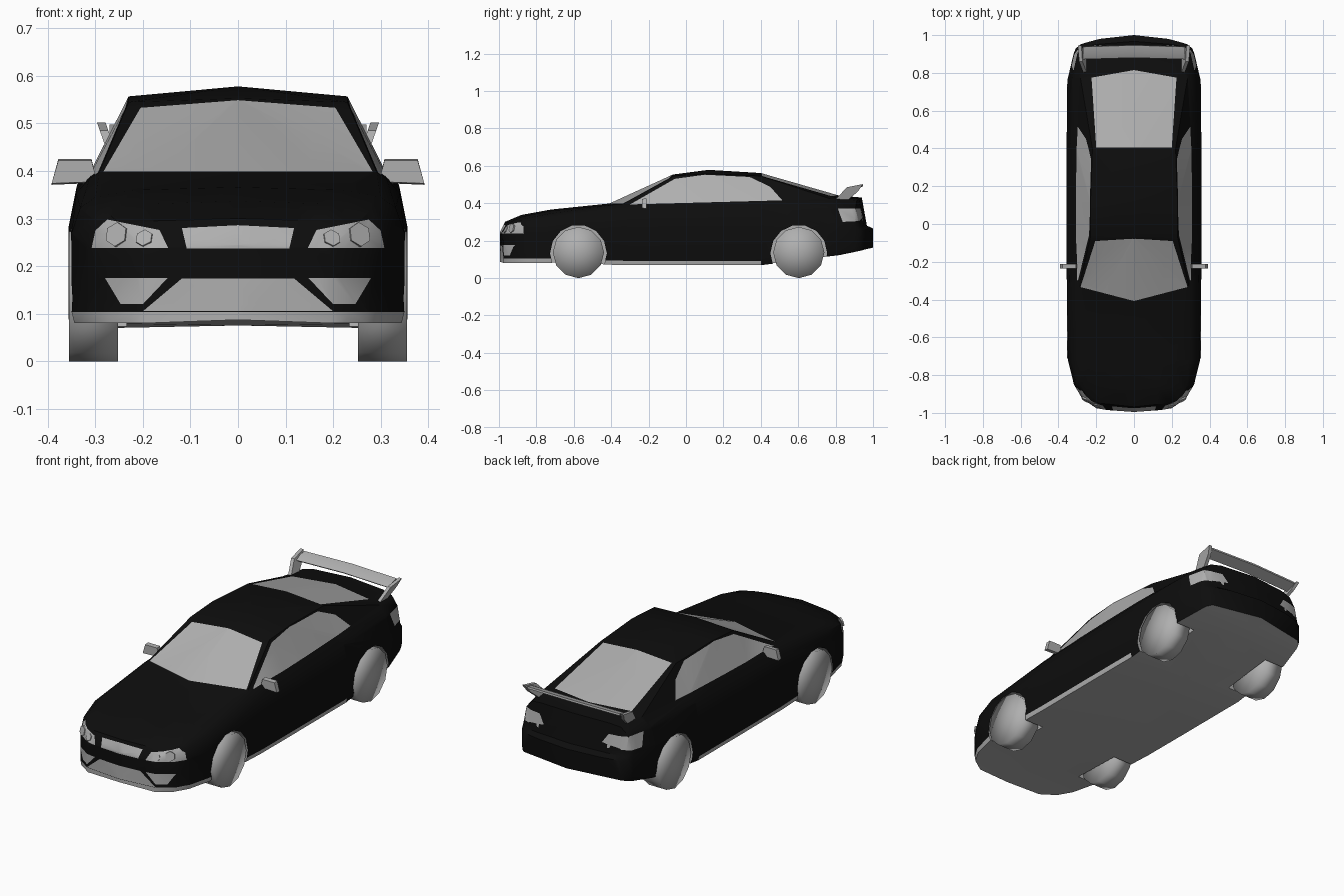
import bpy, bmesh
from math import pi
from mathutils import Vector
from mathutils.bvhtree import BVHTree

cube = bpy.data.objects.get("Cube")
if cube:
    bpy.data.objects.remove(cube, do_unlink=True)


def material(name, value):
    mat = bpy.data.materials.new(name)
    mat.use_nodes = True
    colour = (value, value, value, 1)
    mat.diffuse_color = colour
    mat.node_tree.nodes["Principled BSDF"].inputs["Base Color"].default_value = colour
    return mat


BLACK = material("black paint", .004)
GREY = material("plain grey", .43)


def add_object(name, bm, mats):
    mesh = bpy.data.meshes.new(name)
    bmesh.ops.recalc_face_normals(bm, faces=bm.faces)
    bm.to_mesh(mesh)
    bm.free()
    ob = bpy.data.objects.new(name, mesh)
    bpy.context.collection.objects.link(ob)
    for mat in mats:
        mesh.materials.append(mat)
    return ob


def activate(ob):
    bpy.ops.object.select_all(action='DESELECT')
    ob.select_set(True)
    bpy.context.view_layer.objects.active = ob


def smooth(ob, angle=.6):
    activate(ob)
    bpy.ops.object.shade_smooth_by_angle(angle=angle)


def solid(name, ring_a, ring_b):
    """Closed solid between two matching rings of points."""
    bm = bmesh.new()
    a = [bm.verts.new(p) for p in ring_a]
    b = [bm.verts.new(p) for p in ring_b]
    bm.faces.new(a)
    bm.faces.new(b[::-1])
    for i in range(len(a)):
        j = (i + 1) % len(a)
        bm.faces.new((a[j], a[i], b[i], b[j]))
    return add_object(name, bm, [GREY])


# Body stations: y, bow, width, floor, belt, cabin base x z, roof edge x z, centre z
STATIONS = [
    (-.995, .02, .20, .08, .19, .19, .235, .14, .24, .245),
    (-.968, .045, .275, .08, .22, .245, .285, .18, .295, .30),
    (-.88, .03, .318, .08, .25, .28, .318, .2, .33, .337),
    (-.72, 0, .35, .08, .27, .3, .345, .22, .36, .366),
    (-.41, .11, .356, .068, .28, .312, .385, .292, .397, .398),
    (-.07, .01, .357, .068, .28, .31, .395, .23, .545, .553),
    (.12, 0, .357, .068, .28, .31, .4, .23, .557, .578),
    (.4, 0, .357, .068, .28, .305, .41, .22, .545, .561),
    (.82, -.06, .353, .115, .28, .285, .42, .237, .432, .44),
    (.94, -.04, .32, .14, .28, .26, .415, .2, .425, .43),
    (.967, -.04, .31, .148, .26, .27, .275, .2, .278, .28),
    (1, -.05, .285, .155, .25, .24, .26, .18, .262, .264),
]
REAR = 7  # last station with a grey sill

bm = bmesh.new()
rings = []
for y, bow, w, floor, belt, x5, z5, x6, z6, top in STATIONS:
    half = [(0, floor + .007), (w - .006, floor), (w, floor + .023), (w, belt),
            (.36 * x5 + .64 * w, .7 * z5 + .3 * belt), (x5, z5), (x6, z6), (0, top)]
    full = half + [(-x, z) for x, z in half[-2:0:-1]]
    rings.append([bm.verts.new((x, y + bow * (x / w) ** 2, z)) for x, z in full])
count = len(rings[0])
for s, (a, b) in enumerate(zip(rings, rings[1:])):
    for i in range(count):
        j = (i + 1) % count
        face = bm.faces.new((a[i], a[j], b[j], b[i]))
        row = min(i, count - 1 - i)
        face.material_index = int(row == 0 or (row == 1 and s < REAR))
mid = count // 2
for ring in (rings[0], rings[-1]):
    bm.faces.new(ring[:mid + 1])
    bm.faces.new(ring[mid:] + ring[:1])
bmesh.ops.recalc_face_normals(bm, faces=bm.faces)
bmesh.ops.triangulate(bm, faces=bm.faces)

# Painted panels: a convex outline is cut into the faces turned to a direction
DIRECTIONS = {"front": (0, -1, 0), "back": (0, 1, 0), "left": (1, 0, 0),
              "right": (-1, 0, 0), "top": (0, 0, 1)}


def paint(view, outline):
    d = Vector(DIRECTIONS[view])
    if view == "top":
        pts = [Vector((u, v, 0)) for u, v in outline]
    elif d.x:
        pts = [Vector((0, u, v)) for u, v in outline]
    else:
        pts = [Vector((u, 0, v)) for u, v in outline]
    centre = sum(pts, Vector()) / len(pts)
    planes = []

    def chosen():
        bm.normal_update()
        return [f for f in bm.faces if f.normal.dot(d) > .2 and all(
            (f.calc_center_median() - p).dot(n) < 0 for p, n in planes)]

    for a, b in zip(pts, pts[1:] + pts[:1]):
        n = (b - a).cross(d).normalized()
        if n.dot(centre - a) > 0:
            n = -n
        faces = chosen()
        edges = list({e for f in faces for e in f.edges})
        verts = list({v for f in faces for v in f.verts})
        bmesh.ops.bisect_plane(bm, geom=verts + edges + faces, dist=1e-5,
                               plane_co=a, plane_no=n)
        planes.append((a, n))
    for f in chosen():
        f.material_index = 1


def mirrored(outline):
    return [(-u, v) for u, v in outline]


# Windscreen, rear window, grilles and front lip
paint("front", [(-.283, .399), (.283, .399), (.205, .533), (0, .549), (-.205, .533)])
paint("top", [(-.2, .405), (.2, .405), (.225, .775), (0, .815), (-.225, .775)])
paint("front", [(-.108, .237), (.108, .237), (.118, .28), (0, .286), (-.118, .28)])
paint("front", [(-.2, .105), (.2, .105), (.118, .174), (-.118, .174)])
paint("front", [(-.4, .05), (.4, .05), (.4, .103), (-.4, .103)])
# Side windows and the side part of the tail lights
for side in ("left", "right"):
    paint(side, [(-.3, .393), (.515, .415), (.45, .488), (.34, .54), (.1, .552), (-.06, .53)])
    paint(side, [(.905, .31), (.96, .3), (.945, .372), (.88, .37)])
# Headlights, fog lights and the back part of the tail lights
headlight = [(.147, .238), (.308, .238), (.3, .275), (.275, .298), (.165, .276)]
foglight = [(.148, .175), (.28, .175), (.247, .12), (.2, .12)]
taillight = [(.17, .325), (.33, .3), (.32, .372), (.2, .37)]
for change in (list, mirrored):
    paint("front", change(headlight))
    paint("front", change(foglight))
    paint("back", change(taillight))

surface = BVHTree.FromBMesh(bm)
body = add_object("car_body", bm, [BLACK, GREY])

# Wheels and wheel arches
for end, y in (("front", -.575), ("rear", .603)):
    for side, s in (("left", 1), ("right", -1)):
        bpy.ops.mesh.primitive_cylinder_add(
            vertices=14, radius=.152, depth=.2, location=(s * .335, y, .132),
            rotation=(0, pi / 2, 0))
        cutter = bpy.context.object
        cutter.hide_render = True
        for mat in (BLACK, GREY):
            cutter.data.materials.append(mat)
        for poly in cutter.data.polygons:
            poly.material_index = 1
        activate(body)
        cut = body.modifiers.new("arch", 'BOOLEAN')
        cut.operation = 'DIFFERENCE'
        cut.solver = 'EXACT'
        cut.object = cutter
        bpy.ops.object.modifier_apply(modifier=cut.name)
        bpy.data.objects.remove(cutter, do_unlink=True)
        bpy.ops.mesh.primitive_cylinder_add(
            vertices=12, radius=.137, depth=.104, end_fill_type='TRIFAN',
            location=(s * .304, y, .136), rotation=(0, pi / 2, 0))
        wheel = bpy.context.object
        wheel.name = f"{end}_{side}_wheel"
        wheel.data.materials.append(GREY)
        bpy.ops.object.shade_smooth()
smooth(body)

# Door mirrors, lamps and wing stands
stand = [(.8, .42), (.86, .485), (.945, .502), (.922, .465), (.87, .42)]
mirror = [(.3, .39), (.308, .425), (.378, .425), (.392, .371), (.32, .374)]
for side, s in (("left", 1), ("right", -1)):
    solid(f"{side}_mirror", [(s * x, -.236, .4 + (z - .4) * .9) for x, z in mirror],
          [(s * x, -.212, z) for x, z in mirror])
    solid(f"{side}_wing_stand",
          [(s * (.25 + (z - .42) * .35), y, z) for y, z in stand],
          [(s * (.268 + (z - .42) * .35), y, z) for y, z in stand])
    for lamp, x, z, r in (("outer", .255, .266, .026), ("inner", .197, .258, .019)):
        hit, normal, _, _ = surface.ray_cast(Vector((s * x, -2, z)), Vector((0, 1, 0)))
        bpy.ops.mesh.primitive_cylinder_add(vertices=6, radius=r, depth=.008, location=hit)
        disc = bpy.context.object
        disc.name = f"{side}_{lamp}_lamp"
        disc.rotation_euler = normal.to_track_quat('Z', 'Y').to_euler()
        disc.data.materials.append(GREY)

# Rear wing blade, slightly swept back in the middle
blade = [(.872, .474), (.9, .489), (.938, .498), (.94, .488), (.885, .464)]
for side, s in (("left", 1), ("right", -1)):
    smooth(solid(f"{side}_wing_blade", [(0, y + .008, z + .003) for y, z in blade],
                 [(s * .27, y, z) for y, z in blade]))
